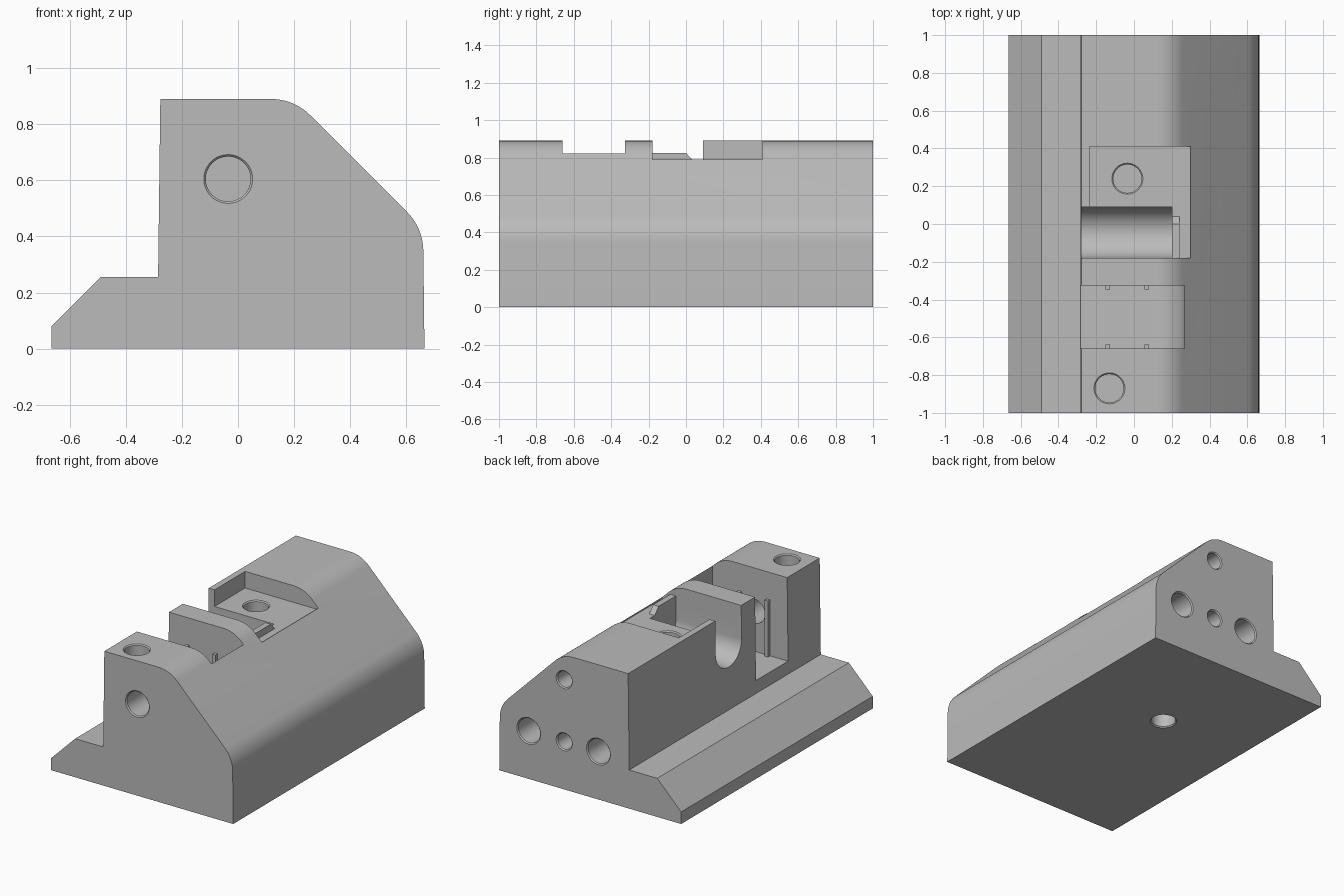
import bpy, bmesh, math
from mathutils import Vector

cube = bpy.data.objects.get("Cube")
if cube:
    bpy.data.objects.remove(cube, do_unlink=True)

grey = bpy.data.materials.new("matte grey")
grey.use_nodes = True
COLOUR = (0.5, 0.5, 0.5, 1)
grey.diffuse_color = COLOUR
grey.node_tree.nodes["Principled BSDF"].inputs["Base Color"].default_value = COLOUR


def finish(name, bm):
    bmesh.ops.recalc_face_normals(bm, faces=bm.faces)
    mesh = bpy.data.meshes.new(name)
    bm.to_mesh(mesh)
    bm.free()
    mesh.materials.append(grey)
    obj = bpy.data.objects.new(name, mesh)
    bpy.context.collection.objects.link(obj)
    return obj


def loft(name, rings):
    """Closed solid through rings of equal point count."""
    bm = bmesh.new()
    loops = [[bm.verts.new(p) for p in ring] for ring in rings]
    n = len(loops[0])
    for a, b in zip(loops, loops[1:]):
        for i in range(n):
            j = (i + 1) % n
            bm.faces.new((a[i], a[j], b[j], b[i]))
    bm.faces.new(loops[0])
    bm.faces.new(loops[-1])
    return finish(name, bm)


def prism_y(name, profile, y0, y1):
    return loft(name, [[(x, y, z) for x, z in profile] for y in (y0, y1)])


def prism_x(name, profile, x0, x1):
    return loft(name, [[(x, y, z) for y, z in profile] for x in (x0, x1)])


def box(name, x0, x1, y0, y1, z0, z1):
    return prism_y(name, [(x0, z0), (x1, z0), (x1, z1), (x0, z1)], y0, y1)


def rounded(before, corner, after, t, steps=10):
    """Arc tangent to both edges, starting a distance t from the corner."""
    c = Vector(corner)
    u = (Vector(before) - c).normalized()
    v = (Vector(after) - c).normalized()
    half = u.angle(v) / 2
    radius = t * math.tan(half)
    centre = c + (u + v).normalized() * (t / math.cos(half))
    start, end = c + u * t - centre, c + v * t - centre
    sweep = start.angle(end)
    pts = []
    for i in range(steps + 1):
        f = i / steps
        p = (start * math.sin((1 - f) * sweep) + end * math.sin(f * sweep)) / math.sin(sweep)
        pts.append(tuple(centre + p.normalized() * radius))
    return pts


def drill(mouth, outward, r, depth, rim=0.007):
    """Round cutter with a small chamfer at the mouth."""
    out = Vector(outward)
    side = out.orthogonal().normalized()
    up = out.cross(side)
    rings = []
    for d, rad in ((-depth, r), (-rim, r), (rim, r + 2 * rim)):
        centre = Vector(mouth) + out * d
        rings.append([centre + (side * math.cos(a) + up * math.sin(a)) * rad
                      for a in (math.tau * i / 48 for i in range(48))])
    return loft("hole_cutter", rings)


# Main body: long extruded section with a ledge and a sloped, rounded side
base_right, slope_low, slope_top, top_left = (0.665, 0), (0.66, 0.43), (0.2, 0.89), (-0.277, 0.89)
section = [(-0.665, 0), base_right]
section += rounded(base_right, slope_low, slope_top, 0.08)
section += rounded(slope_low, slope_top, top_left, 0.08)
section += [top_left, (-0.285, 0.255), (-0.49, 0.255), (-0.665, 0.08)]
body = prism_y("body", section, -1, 1)

cutters = []

# Deep slot with a curved inner corner
floor = 0.34
slot = [(-0.4, floor)]
slot += rounded((-0.4, floor), (0.268, floor), (0.268, 1), 0.18)
slot += [(0.268, 1), (-0.4, 1)]
cutters.append(prism_y("slot_cutter", slot, -0.66, -0.325))

# Shallow pocket
cutters.append(box("pocket_cutter", -0.235, 0.3, -0.18, 0.41, 0.78, 1))

# Round-bottomed cross channel
mid, rad = -0.045, 0.135
channel = [(mid + rad * math.cos(a), 0.67 + rad * math.sin(a))
           for a in (math.pi + math.pi * i / 24 for i in range(25))]
channel += [(mid + rad, 1), (mid - rad, 1)]
cutters.append(prism_x("channel_cutter", channel, -0.4, 0.2))

# Holes: top, pocket, underside, front
cutters.append(drill((-0.13, -0.87, 0.89), (0, 0, 1), 0.075, 0.2))
cutters.append(drill((-0.035, 0.24, 0.78), (0, 0, 1), 0.075, 0.2))
cutters.append(drill((-0.035, 0.24, 0), (0, 0, -1), 0.075, 0.2))
cutters.append(drill((-0.035, -1, 0.605), (0, -1, 0), 0.08, 0.4))

# Holes in the back face
for x, z, r in ((0.19, 0.725, 0.052), (0.19, 0.315, 0.052),
                (0.45, 0.317, 0.08), (-0.06, 0.317, 0.08)):
    cutters.append(drill((x, 1, z), (0, 1, 0), r, 0.3))

bpy.context.view_layer.objects.active = body
for cutter in cutters:
    mod = body.modifiers.new("cut", 'BOOLEAN')
    mod.operation = 'DIFFERENCE'
    mod.solver = 'EXACT'
    mod.object = cutter
    bpy.ops.object.modifier_apply(modifier=mod.name)
    bpy.data.objects.remove(cutter, do_unlink=True)

# Small chamfered fin at the end of the channel
prism_x("channel_fin", [(-0.18, 0.77), (0.05, 0.77), (0.0, 0.825), (-0.18, 0.825)], 0.2, 0.24)

# Thin vertical ribs on both slot walls
for x in (-0.14, 0.067):
    for label, y0, y1 in (("rear", -0.347, -0.32), ("front", -0.665, -0.638)):
        box("slot_rib_" + label, x - 0.012, x + 0.012, y0, y1, floor - 0.005, 0.71)

bpy.ops.object.select_all(action='DESELECT')
body.select_set(True)
bpy.context.view_layer.objects.active = body
bpy.ops.object.shade_smooth_by_angle(angle=math.radians(25))
